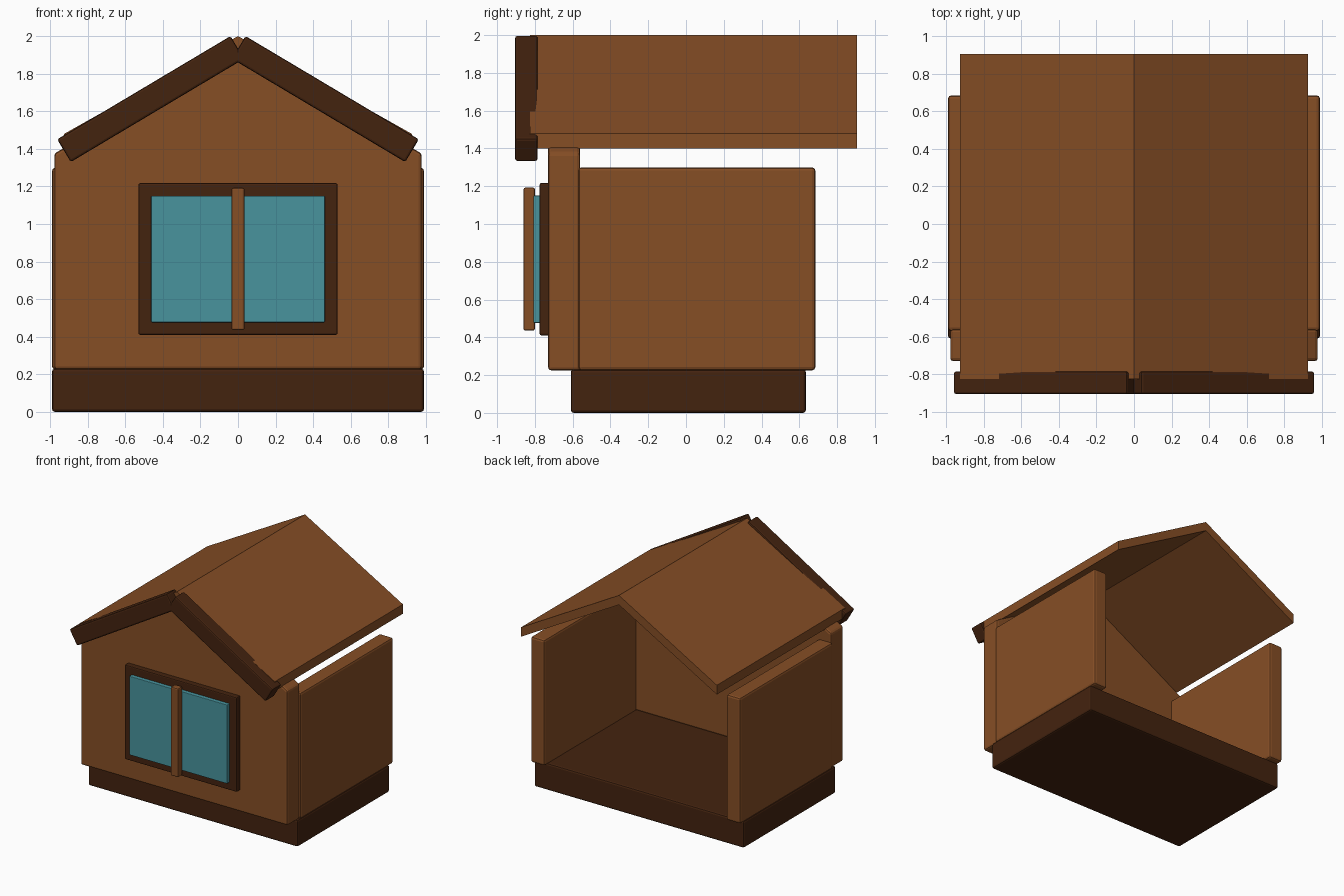
import bpy, bmesh, math
from mathutils import Matrix, Vector

if "Cube" in bpy.data.objects:
    bpy.data.objects.remove(bpy.data.objects["Cube"])


def lin(c):
    c /= 255
    return c / 12.92 if c <= 0.04045 else ((c + 0.055) / 1.055) ** 2.4


def material(name, r, g, b):
    m = bpy.data.materials.new(name)
    m.diffuse_color = (lin(r), lin(g), lin(b), 1)
    m.use_nodes = True
    m.node_tree.nodes["Principled BSDF"].inputs["Base Color"].default_value = m.diffuse_color
    return m


WOOD = material("warm_brown", 134, 78, 37)
DARK = material("dark_brown", 68, 35, 15)
GLASS = material("teal_glass", 72, 148, 158)


def finish(name, bm, mat, bevel):
    bmesh.ops.recalc_face_normals(bm, faces=bm.faces)
    if bevel:
        bmesh.ops.bevel(bm, geom=list(bm.edges), offset=bevel, segments=2,
                        profile=0.5, affect='EDGES', clamp_overlap=True)
    mesh = bpy.data.meshes.new(name)
    bm.to_mesh(mesh)
    bm.free()
    mesh.materials.append(mat)
    ob = bpy.data.objects.new(name, mesh)
    bpy.context.collection.objects.link(ob)
    return ob


def box(name, x, y, z, mat, bevel=0.01, tilt=0):
    """Box from (min, max) ranges, optionally tilted about y through its centre."""
    bm = bmesh.new()
    size = [r[1] - r[0] for r in (x, y, z)]
    centre = Vector([(r[0] + r[1]) / 2 for r in (x, y, z)])
    bmesh.ops.create_cube(bm, size=1, matrix=Matrix.Translation(centre)
                          @ Matrix.Rotation(tilt, 4, 'Y') @ Matrix.Diagonal((*size, 1)))
    return finish(name, bm, mat, bevel)


def extrude_profile(name, pts, y0, y1, mat, bevel=0):
    """Extrude an x-z outline along y."""
    bm = bmesh.new()
    face = bm.faces.new([bm.verts.new((x, y0, z)) for x, z in pts])
    out = bmesh.ops.extrude_face_region(bm, geom=[face])
    moved = [v for v in out["geom"] if isinstance(v, bmesh.types.BMVert)]
    bmesh.ops.translate(bm, verts=moved, vec=(0, y1 - y0, 0))
    return finish(name, bm, mat, bevel)


# Base plinth
box("base", (-0.99, 0.99), (-0.61, 0.635), (0, 0.23), DARK, 0.015)

# Gabled front wall
extrude_profile("front_wall", [(-0.978, 0.225), (0.978, 0.225), (0.978, 1.375),
                               (0, 1.93), (-0.978, 1.375)], -0.73, -0.56, WOOD, 0.016)

# Folded roof slab, open at the back
extrude_profile("roof", [(0, 2.0), (0.925, 1.48), (0.925, 1.40), (0, 1.92),
                         (-0.925, 1.40), (-0.925, 1.48)], -0.825, 0.905, WOOD)

# Side walls and sloping front roof boards
tilt = math.atan2(0.549, 0.922)
for side, s in (("right", 1), ("left", -1)):
    box(side + "_wall", sorted((s * 0.86, s * 0.99)), (-0.57, 0.685),
        (0.225, 1.30), WOOD, 0.018)
    cx, cz, half, thick = s * 0.465, 1.665, 0.537, 0.0705
    box(side + "_roof_board", (cx - half, cx + half), (-0.905, -0.785),
        (cz - thick, cz + thick), DARK, 0.012, s * tilt)

# Window: frame, pane and centre bar
box("window_frame", (-0.53, 0.53), (-0.775, -0.715), (0.41, 1.217), DARK, 0.009)
box("window_glass", (-0.462, 0.462), (-0.808, -0.765), (0.477, 1.15), GLASS, 0.004)
box("window_bar", (-0.035, 0.035), (-0.86, -0.80), (0.435, 1.193), WOOD, 0.01)
